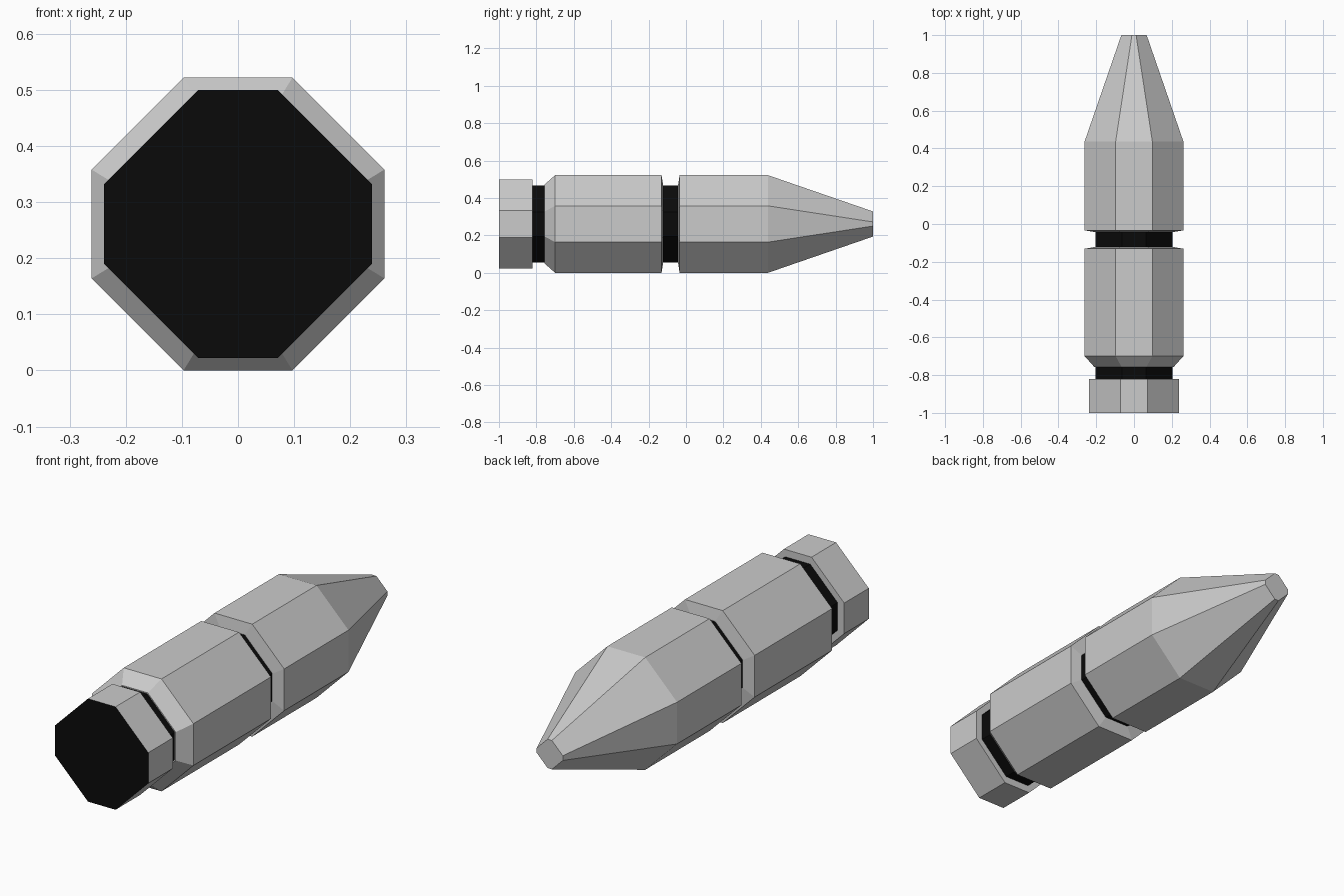
import bpy, bmesh

if "Cube" in bpy.data.objects:
    bpy.data.objects.remove(bpy.data.objects["Cube"])

CZ = 0.261  # height of the long axis

black = bpy.data.materials.new("black")
black.diffuse_color = (0.003, 0.003, 0.003, 1)
black.use_nodes = True
black.node_tree.nodes["Principled BSDF"].inputs["Base Color"].default_value = black.diffuse_color
grey = bpy.data.materials.new("grey")
grey.diffuse_color = (0.8, 0.8, 0.8, 1)
grey.use_nodes = True
grey.node_tree.nodes["Principled BSDF"].inputs["Base Color"].default_value = grey.diffuse_color


def octagon_loft(name, sections, mats=(), dark_first_cap=False):
    """Loft octagons along y; each section is (y, half width, half flat)."""
    bm = bmesh.new()
    rings = []
    for y, a, b in sections:
        outline = [(a, -b), (a, b), (b, a), (-b, a),
                   (-a, b), (-a, -b), (-b, -a), (b, -a)]
        rings.append([bm.verts.new((x, y, CZ + z)) for x, z in outline])
    for r0, r1 in zip(rings, rings[1:]):
        for i in range(8):
            j = (i + 1) % 8
            bm.faces.new((r0[i], r0[j], r1[j], r1[i]))
    first_cap = bm.faces.new(rings[0])
    bm.faces.new(rings[-1])
    if dark_first_cap:
        first_cap.material_index = 1
    bmesh.ops.recalc_face_normals(bm, faces=bm.faces[:])
    mesh = bpy.data.meshes.new(name)
    bm.to_mesh(mesh)
    bm.free()
    for m in mats:
        mesh.materials.append(m)
    ob = bpy.data.objects.new(name, mesh)
    bpy.context.collection.objects.link(ob)
    return ob


# End cap with black outer face
octagon_loft("end_cap", [(-1.0, 0.239, 0.071), (-0.82, 0.239, 0.071)],
             (grey, black), True)

# Black grooves between the shells
for name, y0, y1 in (("end_groove", -0.82, -0.757), ("middle_groove", -0.122, -0.042)):
    octagon_loft(name, [(y0, 0.205, 0.064), (y1, 0.205, 0.064)], (black,))

# Rear shell, chamfered at both ends
octagon_loft("rear_shell", [(-0.757, 0.210, 0.066), (-0.70, 0.261, 0.097),
                            (-0.131, 0.261, 0.097), (-0.122, 0.210, 0.066)])

# Front shell with tapered nose
octagon_loft("nose_shell", [(-0.042, 0.210, 0.066), (-0.034, 0.261, 0.097),
                            (0.438, 0.261, 0.097), (1.0, 0.067, 0.011)])
